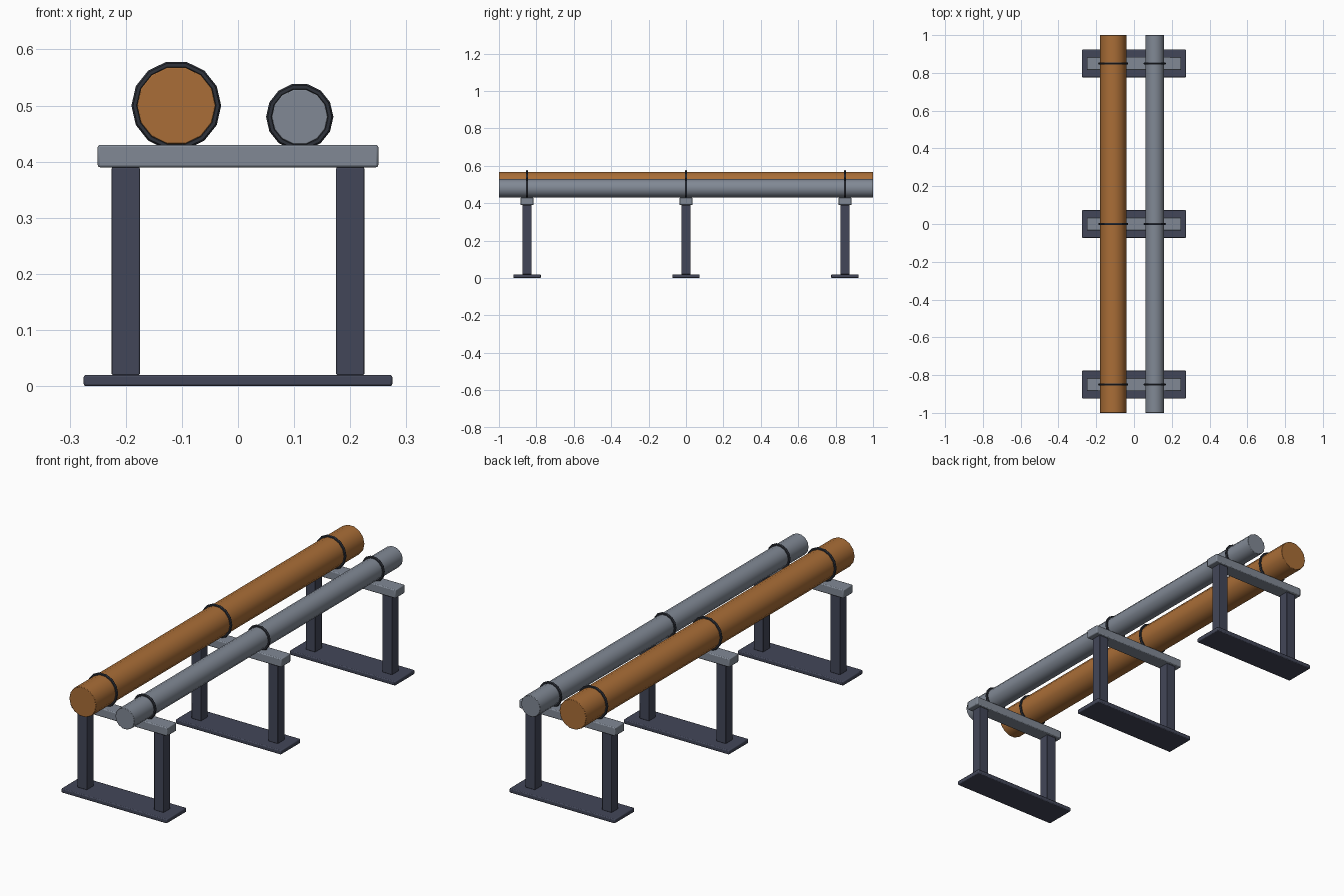
import bpy, math

if "Cube" in bpy.data.objects:
    bpy.data.objects.remove(bpy.data.objects["Cube"])


def material(name, rgb):
    m = bpy.data.materials.new(name)
    m.diffuse_color = (*rgb, 1)
    m.use_nodes = True
    m.node_tree.nodes["Principled BSDF"].inputs["Base Color"].default_value = m.diffuse_color
    return m


copper = material("copper_orange", (0.40, 0.155, 0.038))
steel = material("steel_grey", (0.22, 0.25, 0.30))
frame = material("dark_frame", (0.055, 0.062, 0.098))
band = material("clamp_dark", (0.027, 0.031, 0.042))


def finish(obj, name, mat, bevel=0.0):
    obj.name = name
    obj.data.materials.append(mat)
    if bevel:
        mod = obj.modifiers.new("soft_edges", 'BEVEL')
        mod.width = bevel
        mod.segments = 2
        mod.limit_method = 'ANGLE'
        mod.angle_limit = math.radians(50)
    bpy.ops.object.shade_smooth_by_angle(angle=math.radians(35))


def box(name, mat, center, size, bevel):
    bpy.ops.mesh.primitive_cube_add(size=1, location=center)
    obj = bpy.context.object
    obj.scale = size
    bpy.ops.object.transform_apply(location=False, rotation=False, scale=True)
    finish(obj, name, mat, bevel)


ALONG_Y = (math.pi / 2, 0, 0)
SIDES = 14
# name, material, x, z, radius
pipes = [("large_pipe", copper, -0.11, 0.50, 0.07),
         ("small_pipe", steel, 0.11, 0.48, 0.05)]

# Two long pipes
for name, mat, x, z, r in pipes:
    bpy.ops.mesh.primitive_cylinder_add(vertices=SIDES, radius=r, depth=2,
                                        location=(x, 0, z), rotation=ALONG_Y)
    # turn the profile so that a flat lies on top
    bpy.context.object.rotation_euler = (math.pi / 2, math.pi / 2, 0)
    finish(bpy.context.object, name, mat, 0.002)

# Three trestles with a clamp ring on each pipe
for label, y in (("front", -0.85), ("middle", 0), ("back", 0.85)):
    box(label + "_base_plate", frame, (0, y, 0.01), (0.55, 0.147, 0.02), 0.004)
    box(label + "_cross_beam", steel, (0, y, 0.41), (0.50, 0.07, 0.04), 0.004)
    for side, x in (("left", -0.2), ("right", 0.2)):
        box(f"{label}_{side}_post", frame, (x, y, 0.205), (0.05, 0.05, 0.37), 0.002)
    for name, mat, x, z, r in pipes:
        bpy.ops.mesh.primitive_torus_add(
            major_radius=r + 0.004, minor_radius=0.006, major_segments=SIDES,
            minor_segments=6, location=(x, y, z), rotation=ALONG_Y)
        finish(bpy.context.object, f"{label}_{name}_clamp", band)
